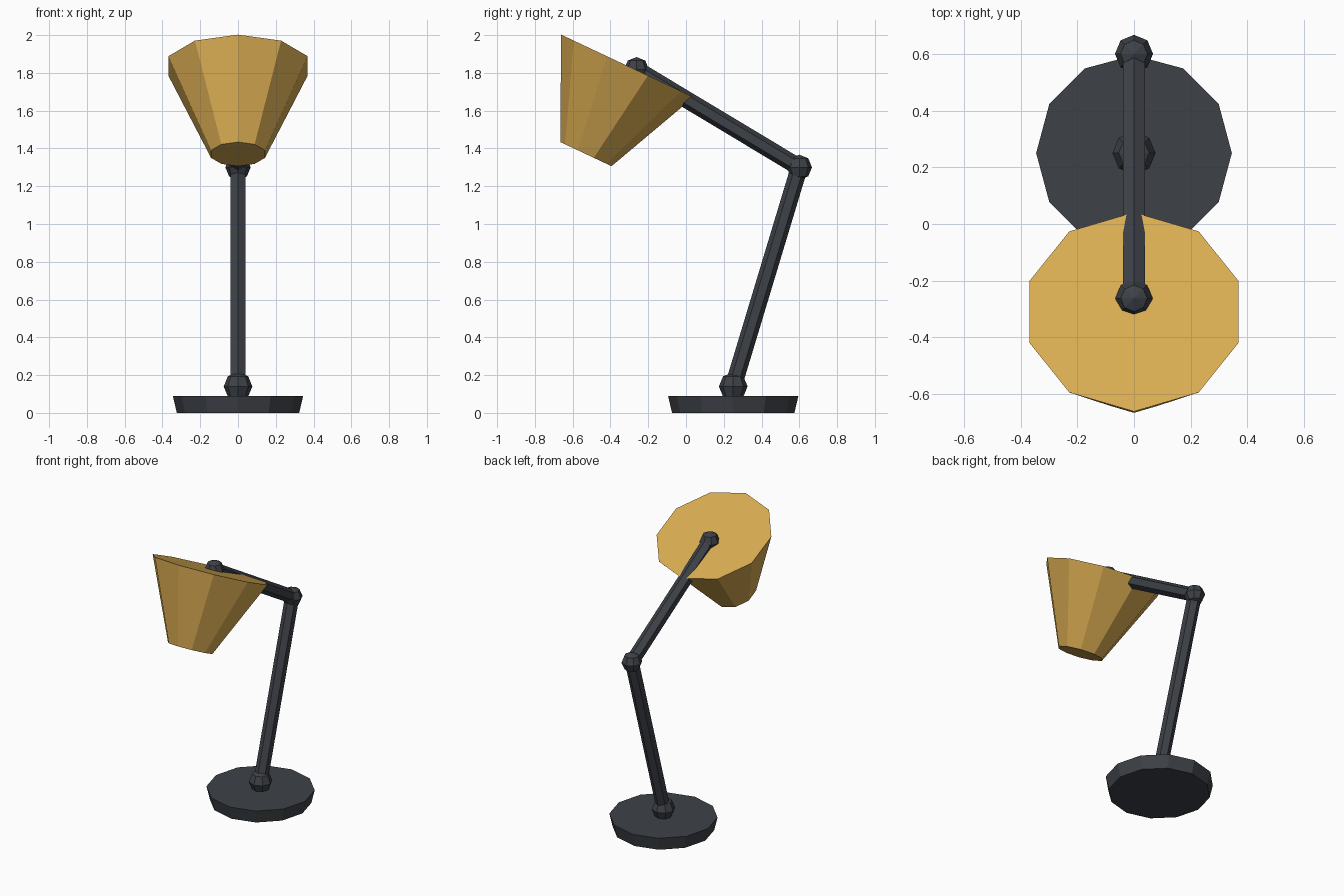
import bpy, bmesh
from math import radians
from mathutils import Matrix, Vector

cube = bpy.data.objects.get("Cube")
if cube:
    bpy.data.objects.remove(cube, do_unlink=True)


def make_material(name, rgb):
    mat = bpy.data.materials.new(name)
    mat.use_nodes = True
    mat.diffuse_color = (*rgb, 1)
    mat.node_tree.nodes["Principled BSDF"].inputs["Base Color"].default_value = (*rgb, 1)
    return mat


dark = make_material("charcoal metal", (0.047, 0.053, 0.063))
gold = make_material("mustard gold", (0.69, 0.41, 0.085))


def finish(name, bm, mat):
    mesh = bpy.data.meshes.new(name)
    bm.to_mesh(mesh)
    bm.free()
    mesh.materials.append(mat)
    obj = bpy.data.objects.new(name, mesh)
    bpy.context.collection.objects.link(obj)
    return obj


def frustum(name, start, end, r_start, r_end, sides, mat):
    """Closed tapered prism between two points, with a corner in the side plane."""
    start, end = Vector(start), Vector(end)
    axis = (end - start).normalized()
    across = Vector((1, 0, 0))
    up = axis.cross(across)
    frame = Matrix((up, across * -1, axis)).transposed().to_4x4()
    bm = bmesh.new()
    bmesh.ops.create_cone(bm, cap_ends=True, segments=sides, radius1=r_start,
                          radius2=r_end, depth=(end - start).length)
    # put the first corner on the local x axis whatever the primitive's start angle
    first = min(bm.verts, key=lambda v: abs(v.co.y) - 0.001 * v.co.x)
    if abs(first.co.y) > 0.0001:
        bmesh.ops.rotate(bm, verts=bm.verts, matrix=Matrix.Rotation(radians(180 / sides), 3, 'Z'))
    bmesh.ops.transform(bm, verts=bm.verts,
                        matrix=Matrix.Translation((start + end) / 2) @ frame)
    bmesh.ops.recalc_face_normals(bm, faces=bm.faces)
    return finish(name, bm, mat)


def joint(name, centre, radius):
    """Faceted ball joint."""
    bm = bmesh.new()
    bmesh.ops.create_uvsphere(bm, u_segments=8, v_segments=4, radius=radius,
                              matrix=Matrix.Translation(centre))
    return finish(name, bm, dark)


foot = Vector((0, 0.25, 0.14))
elbow = Vector((0, 0.6, 1.3))
head = Vector((0, -0.262, 1.818))

# Base and jointed arms
frustum("base", (0, 0.25, 0), (0, 0.25, 0.09), 0.324, 0.345, 12, dark)
frustum("lower_arm", foot, elbow, 0.045, 0.045, 6, dark)
frustum("upper_arm", elbow, head, 0.045, 0.045, 6, dark)
joint("base_joint", foot, 0.076)
joint("elbow_joint", elbow, 0.067)
joint("head_joint", head, 0.066)

# Tilted lamp shade with closed ends
frustum("shade", (0, -0.53, 1.37), (0, -0.31, 1.837), 0.15, 0.388, 10, gold)
